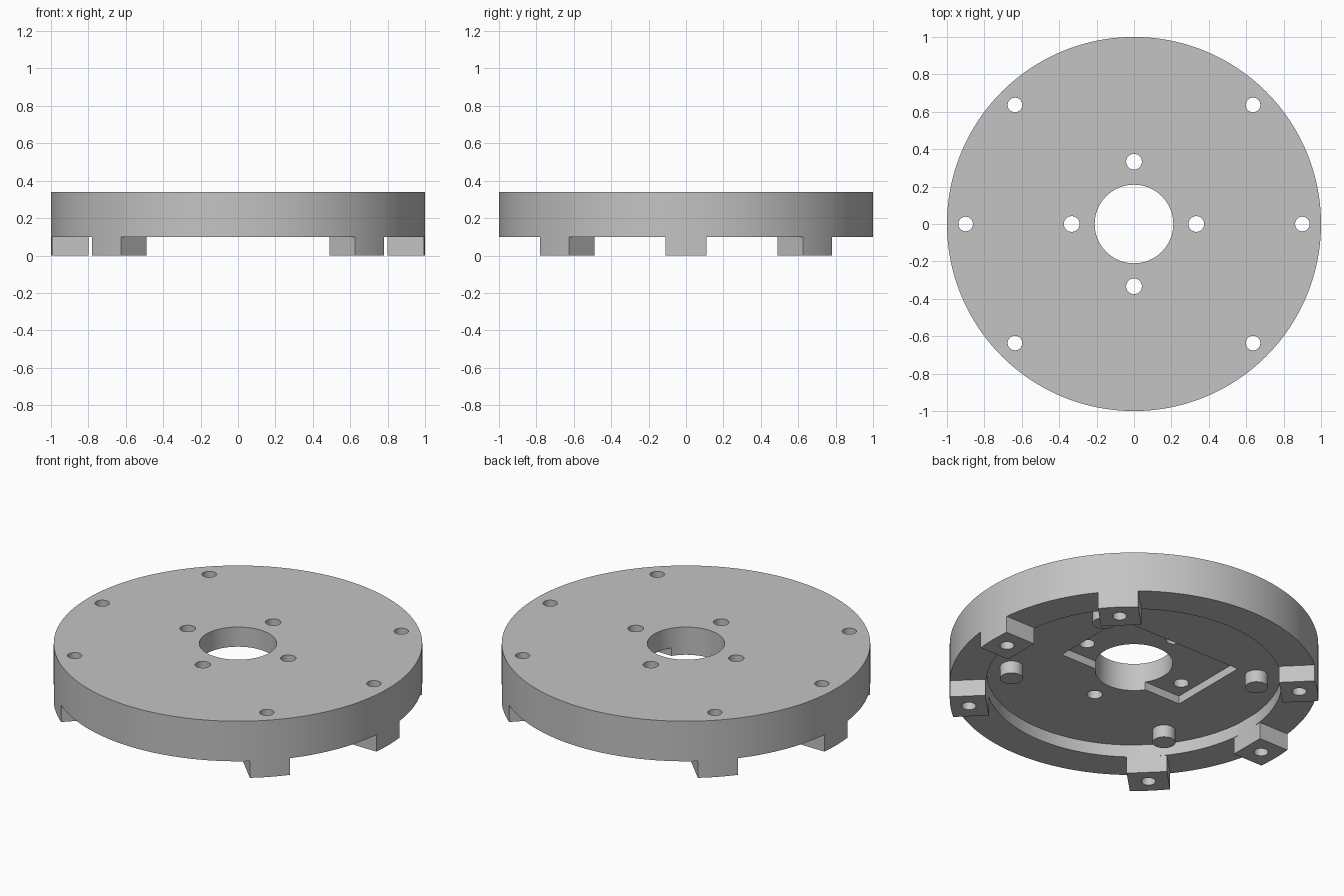
import bpy, bmesh
from math import radians, cos, sin
from mathutils import Matrix

cube = bpy.data.objects.get("Cube")
if cube:
    bpy.data.objects.remove(cube, do_unlink=True)

grey = bpy.data.materials.new("plain grey")
grey.use_nodes = True
grey.diffuse_color = (0.55, 0.55, 0.55, 1)
for node in grey.node_tree.nodes:
    if node.type == 'BSDF_PRINCIPLED':
        node.inputs["Base Color"].default_value = grey.diffuse_color


def finish(name, bm):
    mesh = bpy.data.meshes.new(name)
    bm.to_mesh(mesh)
    bm.free()
    mesh.materials.append(grey)
    obj = bpy.data.objects.new(name, mesh)
    bpy.context.collection.objects.link(obj)
    return obj


def add_cylinder(bm, x, y, radius, z0, z1, sides):
    bmesh.ops.create_cone(bm, cap_ends=True, segments=sides, radius1=radius,
                          radius2=radius, depth=z1 - z0,
                          matrix=Matrix.Translation((x, y, (z0 + z1) / 2)))


def add_box(bm, low, high, turn=0):
    size = [h - l for l, h in zip(low, high)]
    mid = [(h + l) / 2 for l, h in zip(low, high)]
    matrix = (Matrix.Rotation(turn, 4, 'Z') @ Matrix.Translation(mid)
              @ Matrix.Diagonal((*size, 1)))
    bmesh.ops.create_cube(bm, size=1, matrix=matrix)


def cylinder(name, radius, z0, z1, sides=128):
    bm = bmesh.new()
    add_cylinder(bm, 0, 0, radius, z0, z1, sides)
    return finish(name, bm)


def select_only(obj):
    bpy.ops.object.select_all(action='DESELECT')
    obj.select_set(True)
    bpy.context.view_layer.objects.active = obj


def cut(target, cutter, keep=False):
    mod = target.modifiers.new("cut", 'BOOLEAN')
    mod.operation = 'DIFFERENCE'
    mod.solver = 'EXACT'
    mod.object = cutter
    select_only(target)
    bpy.ops.object.modifier_apply(modifier=mod.name)
    if not keep:
        bpy.data.objects.remove(cutter, do_unlink=True)


foot_angles = [radians(a) for a in (0, 45, 135, 180, 225, 315)]

# Plate blank, tall enough to include the feet
plate = cylinder("mounting_plate", 1, 0, 0.34, 192)

# Blocks that protect the six feet from the underside cuts
bm = bmesh.new()
for a in foot_angles:
    add_box(bm, (0.8, -0.11, -0.3), (1.5, 0.11, 0.3), a)
foot_blocks = finish("foot_blocks", bm)

# Gaps between the feet, then the round recess underneath
gaps = cylinder("gap_cutter", 1.2, -0.1, 0.1)
recess = cylinder("recess_cutter", 0.803, -0.15, 0.174)
cut(gaps, foot_blocks, keep=True)
cut(recess, foot_blocks)
cut(plate, gaps)
cut(plate, recess)

# Offset rectangular pocket
bm = bmesh.new()
add_box(bm, (-0.415, -0.115, 0.05), (0.415, 0.38, 0.222))
cut(plate, finish("pocket_cutter", bm))

# Centre bore, four inner holes and one hole through each foot
bm = bmesh.new()
add_cylinder(bm, 0, 0, 0.21, -0.2, 0.5, 96)
for i in range(4):
    a = radians(90 * i)
    add_cylinder(bm, 0.333 * cos(a), 0.333 * sin(a), 0.042, -0.2, 0.5, 48)
for a in foot_angles:
    add_cylinder(bm, 0.9 * cos(a), 0.9 * sin(a), 0.039, -0.2, 0.5, 48)
cut(plate, finish("hole_cutter", bm))

# Four short pins hanging from the recess
bm = bmesh.new()
for sx in (-1, 1):
    for sy in (-1, 1):
        add_cylinder(bm, 0.54 * sx, 0.39 * sy, 0.062, 0.1, 0.18, 48)
pins = finish("locating_pins", bm)

for obj in (plate, pins):
    select_only(obj)
    bpy.ops.object.shade_smooth_by_angle(angle=radians(30))
